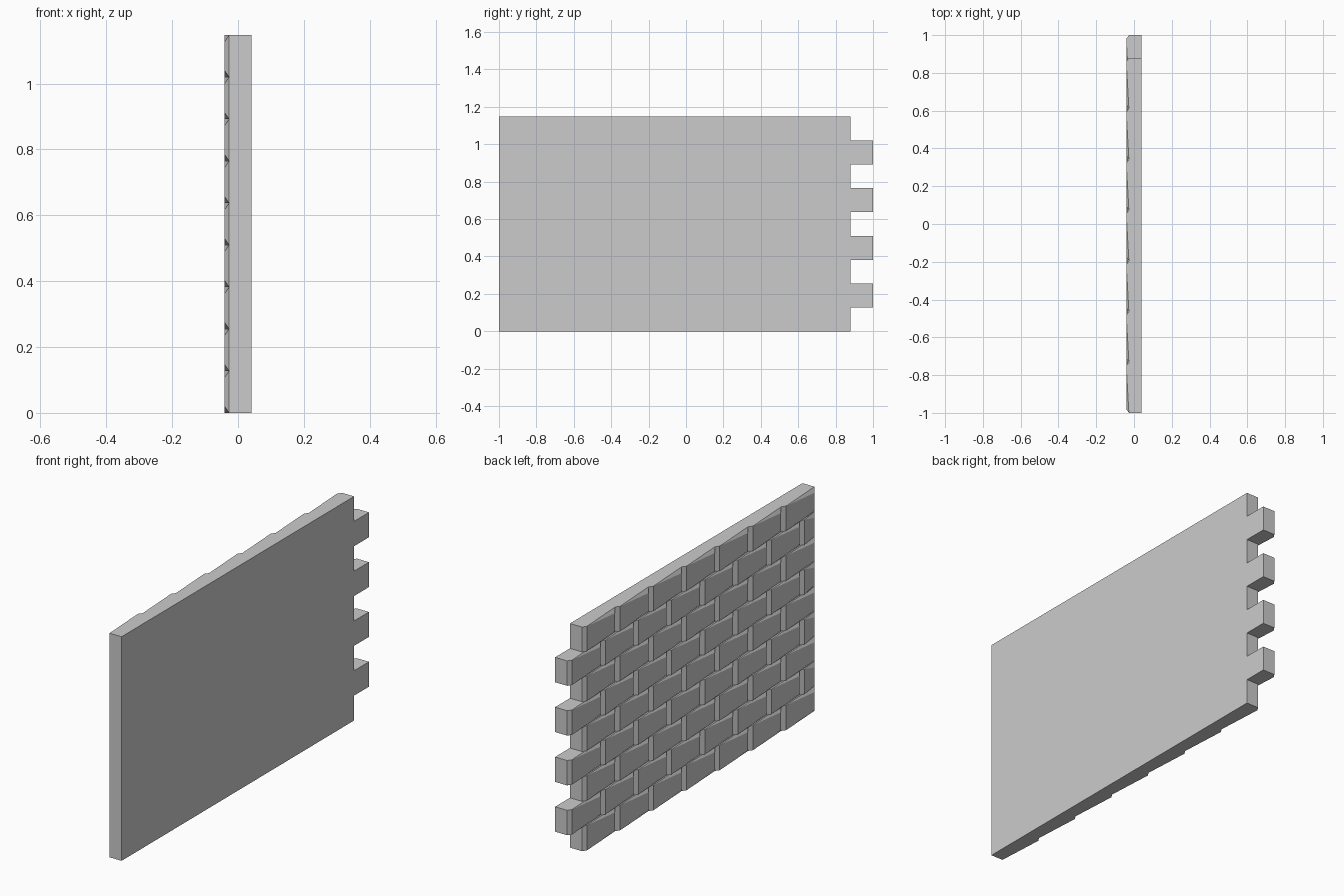
import bpy, bmesh

if "Cube" in bpy.data.objects:
    bpy.data.objects.remove(bpy.data.objects["Cube"])

X_BACK, X_BASE, X_FACE = 0.041, -0.027, -0.041
ROWS, ROW_H = 9, 1.147 / 9
PITCH = 1.88 / 7
TOOTH_Y = 0.88
INSET_Y, INSET_Z = 0.02, 0.02


def make_object(name, bm):
    bmesh.ops.recalc_face_normals(bm, faces=bm.faces)
    mesh = bpy.data.meshes.new(name)
    bm.to_mesh(mesh)
    bm.free()
    obj = bpy.data.objects.new(name, mesh)
    bpy.context.collection.objects.link(obj)
    return obj


# wall core: toothed outline extruded through the thickness
outline = [(-1, ROWS * ROW_H), (-1, 0)]
for r in range(ROWS):
    y = 1.0 if r % 2 else TOOTH_Y
    outline += [(y, r * ROW_H), (y, (r + 1) * ROW_H)]
bm = bmesh.new()
back = bm.faces.new([bm.verts.new((X_BACK, y, z)) for y, z in outline])
ext = bmesh.ops.extrude_face_region(bm, geom=[back], use_keep_orig=True)
verts = [g for g in ext["geom"] if isinstance(g, bmesh.types.BMVert)]
bmesh.ops.translate(bm, verts=verts, vec=(X_BASE - X_BACK, 0, 0))
make_object("wall_core", bm)


def brick(bm, y0, y1, z0, z1):
    """Raised brick: bevelled face, full-height ridge at its +y end."""
    ya, yb = y0 + INSET_Y, y1 - INSET_Y
    za, zb = z0 + INSET_Z, z1 - INSET_Z
    v = lambda x, y, z: bm.verts.new((x, y, z))
    b00, b10 = v(X_BASE, y0, z0), v(X_BASE, y1, z0)
    b01, b11 = v(X_BASE, y0, z1), v(X_BASE, y1, z1)
    f00, f10 = v(X_FACE, ya, za), v(X_FACE, yb, za)
    f01, f11 = v(X_FACE, ya, zb), v(X_FACE, yb, zb)
    r0, r1 = v(X_FACE, yb, z0), v(X_FACE, yb, z1)
    for f in ((f00, f10, f11, f01),              # front
              (b00, f00, f01, b01),              # -y bevel
              (r0, b10, b11, r1, f11, f10),      # +y bevel
              (b00, r0, f00), (r0, f10, f00),    # lower bevel
              (b01, f01, r1), (r1, f01, f11),    # upper bevel
              (b00, b10, r0), (b01, r1, b11)):   # bed faces
        bm.faces.new(f)


# brick courses, alternate rows shifted to form the teeth
bm = bmesh.new()
for r in range(ROWS):
    y1 = 1.0 if r % 2 else TOOTH_Y
    while y1 > -0.98:
        y0 = max(-1.0, y1 - PITCH)
        brick(bm, y0, y1, r * ROW_H, (r + 1) * ROW_H)
        y1 = y0
make_object("brick_faces", bm)
